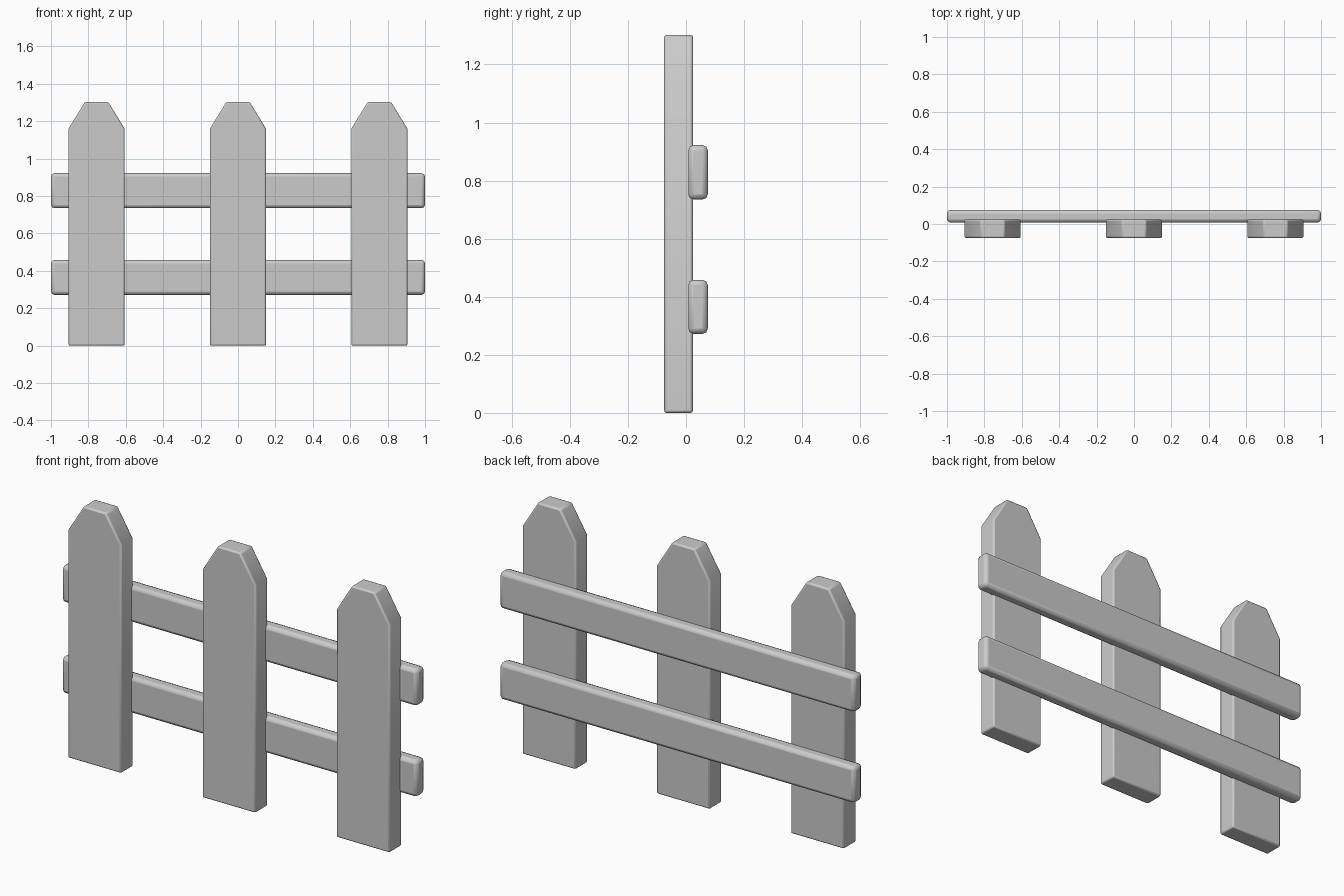
import bpy, bmesh, math

if "Cube" in bpy.data.objects:
    bpy.data.objects.remove(bpy.data.objects["Cube"])

def extruded(name, profile, y0, y1, bevel, segments):
    """Extrude an x-z outline from y0 to y1 and soften its edges."""
    bm = bmesh.new()
    face = bm.faces.new([bm.verts.new((x, y0, z)) for x, z in profile])
    ext = bmesh.ops.extrude_face_region(bm, geom=[face])
    for v in ext["geom"]:
        if isinstance(v, bmesh.types.BMVert):
            v.co.y = y1
    bmesh.ops.recalc_face_normals(bm, faces=bm.faces)
    mesh = bpy.data.meshes.new(name)
    bm.to_mesh(mesh)
    bm.free()
    obj = bpy.data.objects.new(name, mesh)
    bpy.context.collection.objects.link(obj)
    mod = obj.modifiers.new("soft_edges", "BEVEL")
    mod.width = bevel
    mod.segments = segments
    mod.limit_method = "ANGLE"
    mod.angle_limit = math.radians(35)
    bpy.context.view_layer.objects.active = obj
    obj.select_set(True)
    bpy.ops.object.shade_smooth_by_angle(angle=math.radians(35))
    obj.select_set(False)
    return obj

# Upright pickets with clipped pointed tops
half = [(0.15, 0.0), (0.15, 1.16), (0.063, 1.302)]
outline = half + [(-x, z) for x, z in reversed(half)]
for side, cx in (("left", -0.756), ("middle", 0.0), ("right", 0.756)):
    picket = extruded("picket_" + side, outline, -0.075, 0.024, 0.008, 2)
    picket.location.x = cx

# Horizontal rails behind the pickets
for level, z0, z1 in (("lower", 0.272, 0.458), ("upper", 0.735, 0.922)):
    extruded("rail_" + level, [(-1, z0), (1, z0), (1, z1), (-1, z1)],
             0.008, 0.075, 0.018, 2)
